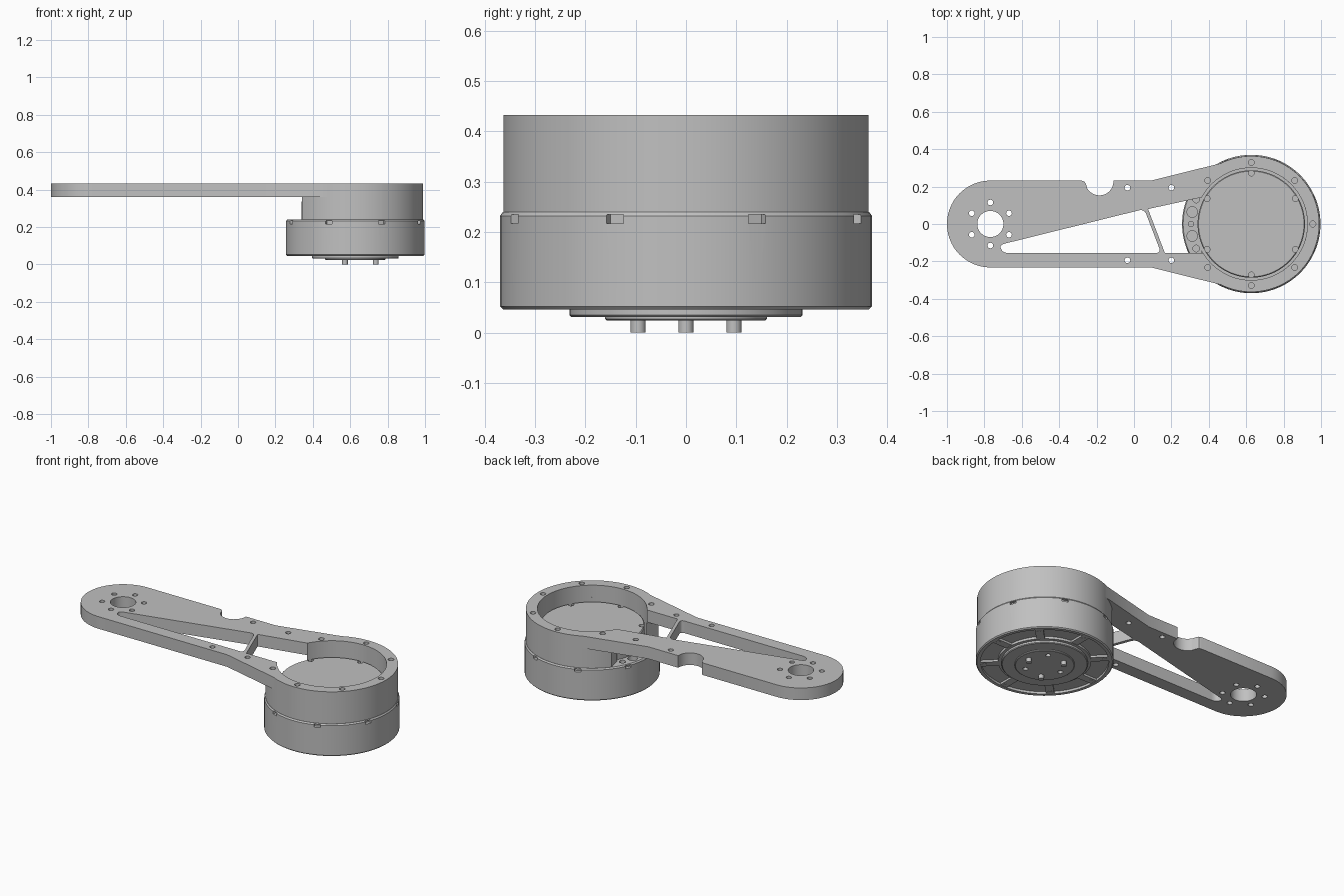
import bpy, bmesh, math
from mathutils import Vector

if "Cube" in bpy.data.objects:
    bpy.data.objects.remove(bpy.data.objects["Cube"])

CX = 0.627          # motor axis
HUB = -0.768        # output hub axis
BOTTOM, TOP = 0.36, 0.433

metal = bpy.data.materials.new("grey metal")
metal.use_nodes = True
GREY = (0.53, 0.53, 0.53, 1)
metal.diffuse_color = GREY
metal.node_tree.nodes["Principled BSDF"].inputs["Base Color"].default_value = GREY


def finish(bm, name):
    bmesh.ops.recalc_face_normals(bm, faces=bm.faces)
    mesh = bpy.data.meshes.new(name)
    bm.to_mesh(mesh)
    bm.free()
    mesh.materials.append(metal)
    ob = bpy.data.objects.new(name, mesh)
    bpy.context.collection.objects.link(ob)
    return ob


def prism(name, points, z0, z1):
    bm = bmesh.new()
    low = [bm.verts.new((x, y, z0)) for x, y in points]
    high = [bm.verts.new((x, y, z1)) for x, y in points]
    bm.faces.new(low)
    bm.faces.new(high)
    for i in range(len(low)):
        bm.faces.new((low[i - 1], low[i], high[i], high[i - 1]))
    return finish(bm, name)


def arc(cx, cy, r, a0, a1, n):
    steps = [math.radians(a0 + (a1 - a0) * i / n) for i in range(n + 1)]
    return [(cx + r * math.cos(a), cy + r * math.sin(a)) for a in steps]


def polar(r, a):
    return CX + r * math.cos(math.radians(a)), r * math.sin(math.radians(a))


def rod(name, centre, r, z0, z1, n=20):
    return prism(name, arc(*centre, r, 0, 360, n)[:-1], z0, z1)


def rounded(points, d):
    """Polygon with every corner replaced by a short curve."""
    out = []
    for i, p in enumerate(points):
        p = Vector(p)
        before = Vector(points[i - 1]) - p
        after = Vector(points[(i + 1) % len(points)]) - p
        a = p + before.normalized() * min(d, before.length * 0.4)
        b = p + after.normalized() * min(d, after.length * 0.4)
        for k in range(7):
            t = k / 6
            out.append(tuple(a * (1 - t) ** 2 + p * 2 * t * (1 - t) + b * t * t))
    return out


def block(name, angle, r0, r1, width, z0, z1):
    """Box lying along a radius of the motor."""
    a = math.radians(angle)
    u, v = Vector((math.cos(a), math.sin(a))), Vector((-math.sin(a), math.cos(a)))
    c, h = Vector((CX, 0)), width / 2
    pts = [c + u * r0 - v * h, c + u * r1 - v * h, c + u * r1 + v * h, c + u * r0 + v * h]
    return prism(name, [tuple(p) for p in pts], z0, z1)


def cut(ob, cutters):
    bpy.context.view_layer.objects.active = ob
    for c in cutters:
        m = ob.modifiers.new("cut", "BOOLEAN")
        m.operation, m.solver, m.object = "DIFFERENCE", "EXACT", c
        bpy.ops.object.modifier_apply(modifier=m.name)
        bpy.data.objects.remove(c)


def smooth(ob):
    bpy.ops.object.select_all(action="DESELECT")
    ob.select_set(True)
    bpy.context.view_layer.objects.active = ob
    bpy.ops.object.shade_smooth_by_angle(angle=math.radians(30))


# Arm plate with the side notch
outline = arc(HUB, 0, 0.232, 90, 270, 40)
outline += [(0.09, -0.232)]
outline += arc(CX, 0, 0.363, -116.5, 116.5, 72)
outline += [(0.09, 0.232), (-0.11, 0.232)]
outline += arc(-0.185, 0.228, 0.075, 0, -150, 16)
outline += [(-0.257, 0.215), (-0.265, 0.227), (-0.28, 0.232)]
arm = prism("arm", outline, BOTTOM, TOP)

# Lightening windows, motor bore and screw holes
windows = [
    prism("window", rounded([(-0.72, -0.112), (0.055, 0.08), (0.145, -0.155),
                             (-0.70, -0.155)], 0.03), 0.3, 0.5),
    prism("window", [(0.075, 0.08), (0.372, 0.145), (0.372, -0.155), (0.165, -0.155)], 0.2, 0.5),
    rod("bore", (CX, 0), 0.30, 0.2, 0.5, 112),
    rod("hub_bore", (HUB, 0), 0.07, 0.3, 0.5, 40)]
holes = [(x, y) for x in (-0.035, 0.2) for y in (-0.194, 0.194)]
for i in range(6):
    a = math.radians(30 + 60 * i)
    holes.append((HUB + 0.115 * math.cos(a), 0.115 * math.sin(a)))
windows += [rod("hole", h, 0.015, 0.3, 0.5) for h in holes]
windows += [rod("ring_hole", polar(0.329, 45 * i), 0.016, 0.39, 0.5) for i in range(8) if i != 4]
cut(arm, windows)
smooth(arm)

# Curved wall below the plate, open toward the arm
wall = prism("wall", arc(CX, 0, 0.363, -142, 142, 88) + arc(CX, 0, 0.30, 152, -152, 88),
             0.238, BOTTOM)
smooth(wall)

# Motor housing turned from one profile, with a groove underneath
profile = [(0, 0.024), (0.157, 0.024), (0.161, 0.027), (0.161, 0.031), (0.228, 0.031),
           (0.232, 0.035), (0.232, 0.046), (0.25, 0.046), (0.25, 0.06), (0.345, 0.06),
           (0.345, 0.046), (0.364, 0.046), (0.37, 0.052), (0.37, 0.232), (0.364, 0.24),
           (0.287, 0.24), (0.287, 0.335), (0.282, 0.34), (0, 0.34)]
bm = bmesh.new()
ring = [bm.verts.new((CX + r, 0, z)) for r, z in profile]
edges = [bm.edges.new(pair) for pair in zip(ring, ring[1:])]
bmesh.ops.spin(bm, geom=ring + edges, cent=(CX, 0, 0), axis=(0, 0, 1),
               angle=math.tau, steps=112, use_merge=True)
bmesh.ops.remove_doubles(bm, verts=bm.verts, dist=0.0001)
motor = finish(bm, "motor_housing")

# Rim notches, screw pockets and cable openings
cutters = [block("notch", 22.5 + 45 * i, 0.35, 0.4, 0.036, 0.217, 0.235) for i in range(8)]
cutters += [rod("pocket", polar(0.273, 30 + 60 * i), 0.016, 0.325, 0.36) for i in range(6)]
for angle, r in ((156, 0.018), (168.5, 0.028), (180, 0.014), (191.5, 0.028), (204, 0.018)):
    cutters.append(rod("opening", polar(0.322, angle), r, 0.215, 0.26))
cutters += [rod("socket", polar(0.11, 60 + 120 * i), 0.014, 0, 0.04) for i in range(3)]
cut(motor, cutters)
smooth(motor)

# Spokes across the underside groove, each with a screw
for i in range(8):
    block("spoke", 45 * i, 0.245, 0.35, 0.045, 0.048, 0.065)
    smooth(rod("spoke_screw", polar(0.325, 45 * i), 0.012, 0.046, 0.05))

# Locating pins
for i in range(3):
    smooth(rod("pin", polar(0.11, 120 * i), 0.015, 0, 0.03, 24))
